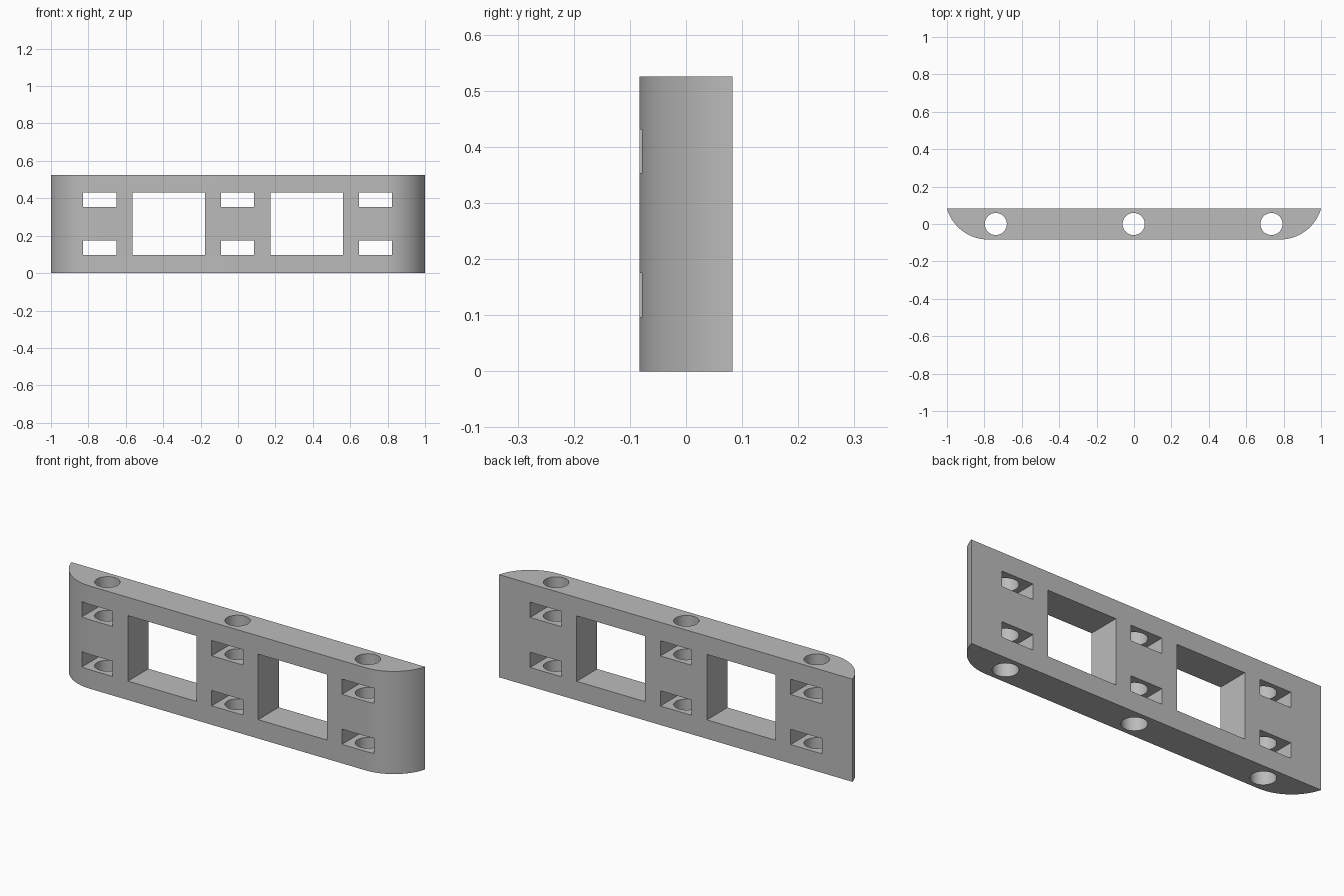
import bpy
import bmesh
import math

cube = bpy.data.objects.get("Cube")
if cube:
    bpy.data.objects.remove(cube, do_unlink=True)

HEIGHT, HALF_DEPTH = 0.525, 0.083
ARC_X, ARC_R = 0.78, 0.229          # centre and radius of the rounded ends
PITCH, SHIFT = 0.737, -0.002        # bolt hole spacing and offset

grey = bpy.data.materials.new("plain grey")
grey.use_nodes = True
colour = (0.5, 0.5, 0.5, 1)
grey.diffuse_color = colour
grey.node_tree.nodes["Principled BSDF"].inputs["Base Color"].default_value = colour


def make_object(name, bm):
    bmesh.ops.recalc_face_normals(bm, faces=bm.faces)
    mesh = bpy.data.meshes.new(name)
    bm.to_mesh(mesh)
    bm.free()
    mesh.materials.append(grey)
    obj = bpy.data.objects.new(name, mesh)
    bpy.context.collection.objects.link(obj)
    return obj


def box(name, x, z, width, height):
    bm = bmesh.new()
    bmesh.ops.create_cube(bm, size=1)
    bmesh.ops.scale(bm, vec=(width, 1, height), verts=bm.verts)
    bmesh.ops.translate(bm, vec=(x, 0, z), verts=bm.verts)
    return make_object(name, bm)


def cylinder(name, x, radius):
    bm = bmesh.new()
    bmesh.ops.create_cone(bm, cap_ends=True, segments=48, radius1=radius,
                          radius2=radius, depth=1)
    bmesh.ops.translate(bm, vec=(x, 0, HEIGHT / 2), verts=bm.verts)
    return make_object(name, bm)


# Bar: flat back, front corners rounded by an arc, extruded upwards
centre_y = ARC_R - HALF_DEPTH
sweep = math.acos((centre_y - HALF_DEPTH) / ARC_R)
steps = 20
right_end = []
for i in range(steps + 1):
    a = sweep * i / steps
    right_end.append((ARC_X + ARC_R * math.sin(a), centre_y - ARC_R * math.cos(a)))
right_end[-1] = (1, HALF_DEPTH)
profile = right_end + [(-x, y) for x, y in reversed(right_end)]
bm = bmesh.new()
base = bm.faces.new([bm.verts.new((x, y, 0)) for x, y in profile])
top = bmesh.ops.extrude_face_region(bm, geom=[base])["geom"]
bmesh.ops.translate(bm, vec=(0, 0, HEIGHT),
                    verts=[v for v in top if isinstance(v, bmesh.types.BMVert)])
bar = make_object("slotted_bar", bm)

# Cutters: vertical bolt holes, cross slots and two large windows
cutters = []
for side in (-1, 0, 1):
    x = side * PITCH + SHIFT
    cutters.append(cylinder("bolt_hole_cutter", x, 0.059))
    for z in (0.136, 0.392):
        cutters.append(box("slot_cutter", x, z, 0.177, 0.078))
for side in (-0.5, 0.5):
    cutters.append(box("window_cutter", side * PITCH + SHIFT, 0.264, 0.388, 0.335))

bpy.context.view_layer.objects.active = bar
for cutter in cutters:
    mod = bar.modifiers.new("cut", "BOOLEAN")
    mod.operation = "DIFFERENCE"
    mod.solver = "EXACT"
    mod.object = cutter
    bpy.ops.object.modifier_apply(modifier=mod.name)
    bpy.data.objects.remove(cutter, do_unlink=True)

# Smooth curved faces, keep hard edges
bpy.ops.object.select_all(action="DESELECT")
bar.select_set(True)
bpy.ops.object.shade_smooth_by_angle(angle=math.radians(30))
